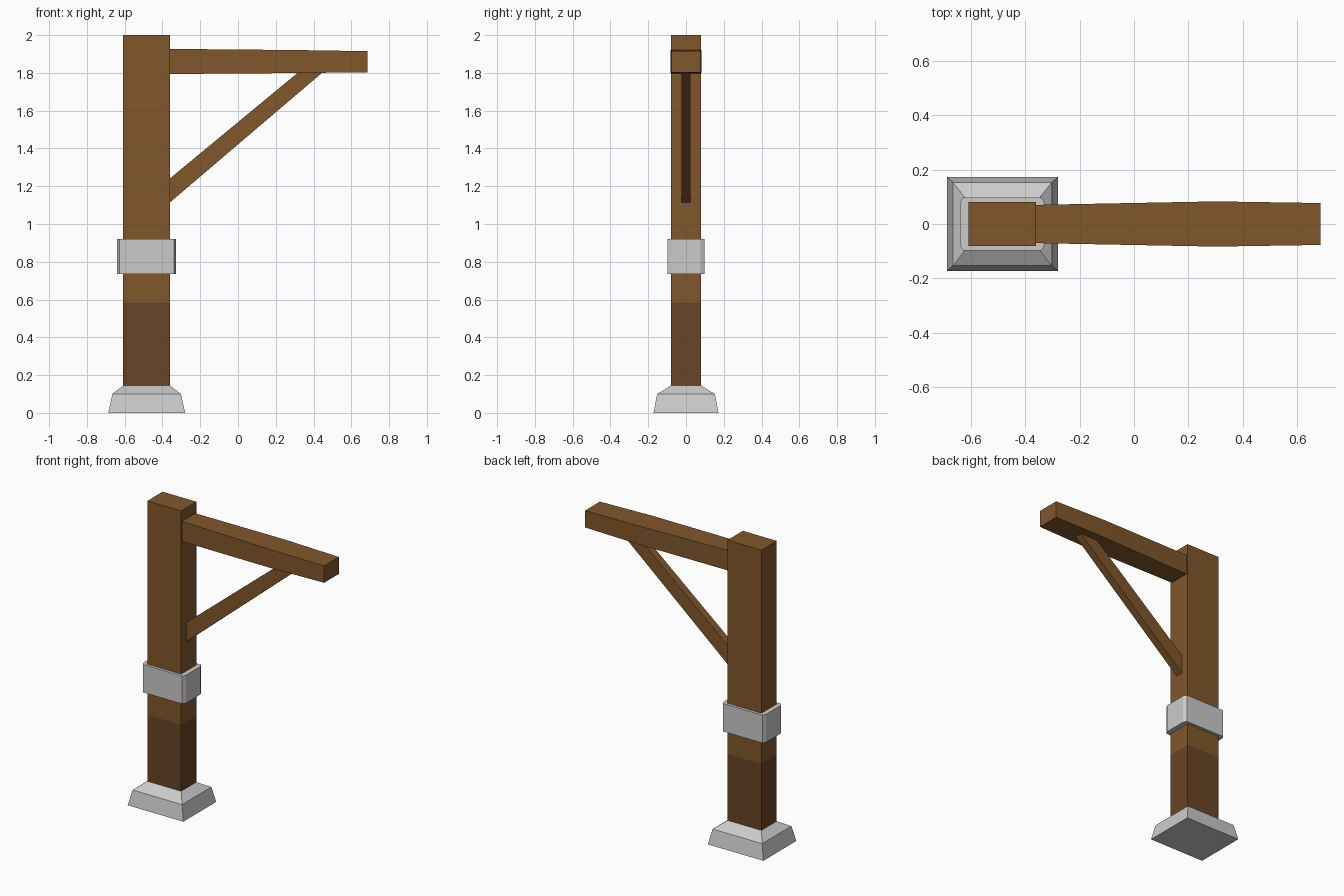
import bpy, bmesh

if "Cube" in bpy.data.objects:
    bpy.data.objects.remove(bpy.data.objects["Cube"])

def material(name, color):
    m = bpy.data.materials.new(name)
    m.diffuse_color = (*color, 1)
    m.use_nodes = True
    m.node_tree.nodes["Principled BSDF"].inputs["Base Color"].default_value = m.diffuse_color
    return m

wood = material("wood", (0.22, 0.095, 0.024))
dark_wood = material("dark_wood", (0.14, 0.06, 0.019))

def loft(name, rings, mats=()):
    """Skin equal-length point rings and cap both ends."""
    bm = bmesh.new()
    vs = [[bm.verts.new(p) for p in r] for r in rings]
    n = len(vs[0])
    bm.faces.new(vs[0])
    bm.faces.new(vs[-1])
    for a, b in zip(vs, vs[1:]):
        for i in range(n):
            j = (i + 1) % n
            bm.faces.new((a[i], a[j], b[j], b[i]))
    bmesh.ops.recalc_face_normals(bm, faces=bm.faces)
    me = bpy.data.meshes.new(name)
    bm.to_mesh(me)
    bm.free()
    for m in mats:
        me.materials.append(m)
    ob = bpy.data.objects.new(name, me)
    bpy.context.collection.objects.link(ob)
    return ob

def rect_z(x0, x1, y, z):
    return [(x0, -y, z), (x1, -y, z), (x1, y, z), (x0, y, z)]

def rect_x(x, y, z0, z1):
    return [(x, -y, z0), (x, y, z0), (x, y, z1), (x, -y, z1)]

# Stone foot
loft("stone_base", [rect_z(-0.687, -0.28, 0.172, 0),
                    rect_z(-0.665, -0.302, 0.153, 0.1),
                    rect_z(-0.608, -0.36, 0.08, 0.145)])

# Post with a darker lower section
post = loft("post", [rect_z(-0.608, -0.36, 0.08, z) for z in (0.14, 0.585, 2.0)],
            (wood, dark_wood))
for f in post.data.polygons:
    f.material_index = 1 if f.center.z < 0.585 else 0

# Collar with clipped corners
def collar_ring(z, cx=-0.484, hx=0.156, hy=0.098, bx=0.012, by=0.022):
    quarter = [(hx, -hy + by), (hx, hy - by), (hx - bx, hy), (-hx + bx, hy)]
    return [(cx + s * x, s * y, z) for s in (1, -1) for x, y in quarter]

loft("collar", [collar_ring(0.735), collar_ring(0.92)])

# Cross beam, widest near the brace
loft("cross_beam", [rect_x(-0.37, 0.07, 1.794, 1.927),
                    rect_x(0.3, 0.083, 1.799, 1.921),
                    rect_x(0.685, 0.077, 1.803, 1.915)], (wood,))

# Diagonal brace
side = [(-0.362, 1.113), (0.447, 1.802), (0.318, 1.802), (-0.362, 1.24)]
loft("brace", [[(x, y, z) for x, z in side] for y in (-0.025, 0.025)], (wood,))
